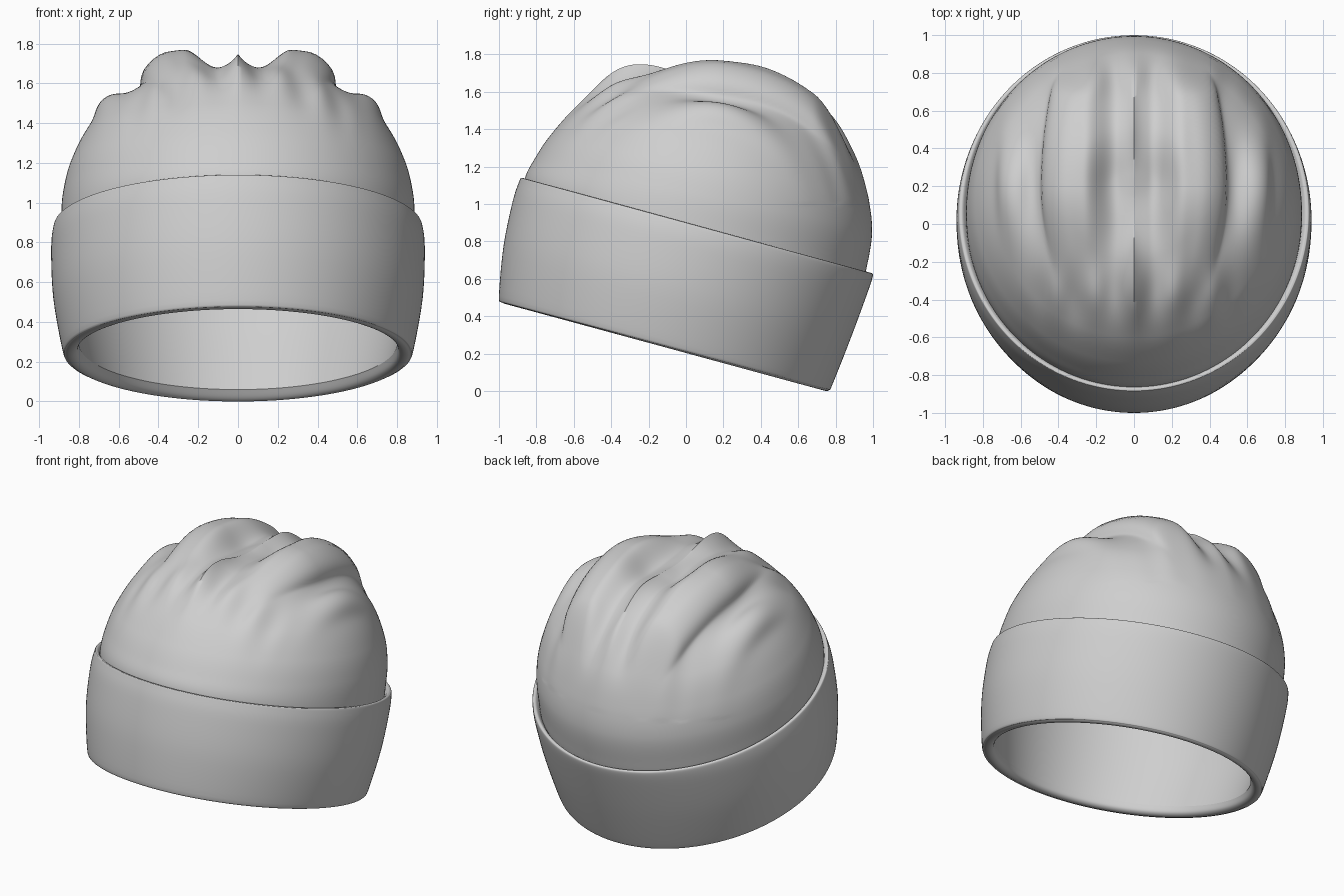
import bpy
import bmesh
import math

SEGMENTS = 192
if "Cube" in bpy.data.objects:
    bpy.data.objects.remove(bpy.data.objects["Cube"])

# Knitted fabric colour
fabric = bpy.data.materials.new("grey fabric")
fabric.use_nodes = True
grey = (0.62, 0.62, 0.62, 1)
fabric.diffuse_color = grey
bsdf = fabric.node_tree.nodes["Principled BSDF"]
bsdf.inputs["Base Color"].default_value = grey
bsdf.inputs["Roughness"].default_value = 0.8


def spline(keys, steps):
    """Catmull-Rom interpolation through ring keys."""
    out = []
    padded = [keys[0]] + keys + [keys[-1]]
    for a, b, c, d in zip(padded, padded[1:], padded[2:], padded[3:]):
        for i in range(steps):
            t = i / steps
            out.append([q + 0.5 * t * (r - p + t * (2*p - 5*q + 4*r - s + t * (3*(q - r) + s - p)))
                        for p, q, r, s in zip(a, b, c, d)])
    return out + [keys[-1]]


def loft(name, keys, steps, shape=None):
    """Tilted elliptical rings: front y, front z, back y, back z, half width."""
    bm = bmesh.new()
    rings = []
    for yf, zf, yb, zb, hw in spline(keys, steps):
        ring = []
        for i in range(SEGMENTS):
            a = math.tau * i / SEGMENTS
            k = (1 - math.cos(a)) / 2
            p = (hw * math.sin(a), yf + (yb - yf) * k, zf + (zb - zf) * k)
            ring.append(bm.verts.new(shape(*p) if shape else p))
        rings.append(ring)
    for lo, hi in zip(rings, rings[1:]):
        for i in range(SEGMENTS):
            j = (i + 1) % SEGMENTS
            bm.faces.new((lo[i], lo[j], hi[j], hi[i]))
    bmesh.ops.remove_doubles(bm, verts=bm.verts, dist=0.0002)
    mesh = bpy.data.meshes.new(name)
    bm.to_mesh(mesh)
    bm.free()
    mesh.materials.append(fabric)
    obj = bpy.data.objects.new(name, mesh)
    bpy.context.collection.objects.link(obj)
    bpy.ops.object.select_all(action="DESELECT")
    obj.select_set(True)
    bpy.context.view_layer.objects.active = obj
    bpy.ops.object.shade_smooth_by_angle(angle=math.radians(60))
    return obj


def step(lo, hi, v):
    t = max(0, min(1, (v - lo) / (hi - lo)))
    return t * t * (3 - 2 * t)


def bump(v, centre, width):
    return math.exp(-((v - centre) / width) ** 2)


def gathers(x, y, z):
    """Gathered folds running front to back over the crown."""
    if z < 1.0:
        return x, y, z
    side = math.copysign(1, x)
    ax = abs(x)
    edge = 0.43 - 0.2 * (y - 0.2) ** 2
    length = step(-0.5, 0.2, y) * step(0.93, 0.68, y)
    # Large side rolls with a rounded, overhanging outer edge
    roll = step(0.08, 0.27, ax) * (1 - step(edge - 0.09, edge + 0.04, ax))
    dz = 0.125 * length * roll
    dx = 0.065 * length * bump(ax, edge - 0.02, 0.06)
    # Smaller outer folds, hanging low on the sides
    outer = bump(y, 0.2, 0.27)
    dz += 0.04 * outer * bump(ax, 0.64, 0.06) - 0.02 * outer * bump(ax, 0.53, 0.06)
    dx += 0.03 * outer * bump(ax, 0.67, 0.05)
    # Pinched centre seam, dipping in the middle
    seam = bump(y, -0.25, 0.22) + 0.8 * bump(y, 0.55, 0.28)
    dz += 0.085 * seam * math.exp(-ax / 0.07)
    dz -= 0.03 * bump(y, 0.22, 0.15) * bump(ax, 0.14, 0.1)
    # Soft wrinkles fading out at the roll ends
    ends = bump(y, -0.38, 0.14) + bump(y, 0.8, 0.1)
    dz += 0.018 * ends * math.cos(ax * 30) * step(0.65, 0.4, ax)
    return x + side * dx, y, z + dz


# Crown with the inner lining
loft("crown", [
    (-0.92, 0.52, 0.70, 0.06, 0.80),
    (-0.89, 0.80, 0.82, 0.34, 0.86),
    (-0.865, 1.02, 0.93, 0.54, 0.885),
    (-0.86, 1.14, 0.97, 0.68, 0.89),
    (-0.81, 1.24, 0.995, 0.86, 0.88),
    (-0.73, 1.36, 0.97, 1.05, 0.84),
    (-0.60, 1.50, 0.90, 1.25, 0.75),
    (-0.42, 1.62, 0.76, 1.44, 0.59),
    (-0.20, 1.66, 0.52, 1.60, 0.36),
    (0.00, 1.67, 0.27, 1.66, 0.15),
    (0.13, 1.67, 0.13, 1.67, 0.0),
], 14, gathers)

# Folded cuff with rounded lower and upper lips, joining the lining below
loft("cuff", [
    (-0.92, 0.52, 0.70, 0.06, 0.80),
    (-0.93, 0.48, 0.72, 0.02, 0.81),
    (-0.955, 0.465, 0.74, 0.002, 0.835),
    (-0.985, 0.475, 0.765, 0.005, 0.865),
    (-1.00, 0.51, 0.785, 0.04, 0.885),
    (-0.975, 0.78, 0.88, 0.28, 0.93),
    (-0.925, 1.02, 0.965, 0.51, 0.94),
    (-0.89, 1.125, 0.998, 0.61, 0.93),
    (-0.88, 1.14, 0.993, 0.63, 0.918),
    (-0.865, 1.13, 0.975, 0.625, 0.90),
    (-0.845, 1.08, 0.945, 0.58, 0.87),
], 5)
